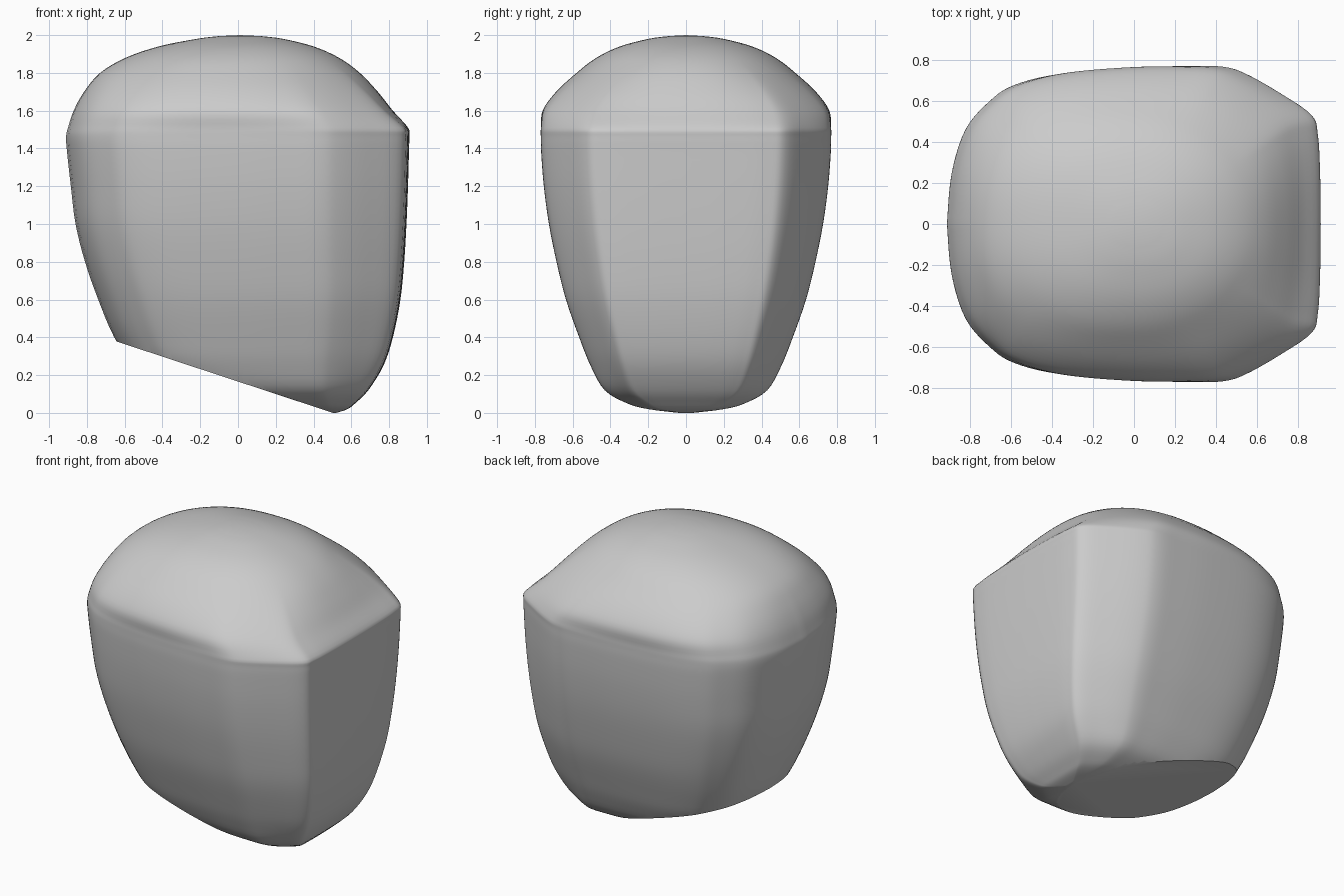
import bpy, bmesh, math

cube = bpy.data.objects.get("Cube")
if cube:
    bpy.data.objects.remove(cube, do_unlink=True)


def smooth_path(points, steps):
    """Catmull-Rom resampling of equally long tuples."""
    out = []
    last = len(points) - 1
    for i in range(last):
        a, b, c, d = (points[max(0, min(last, i + k))] for k in (-1, 0, 1, 2))
        for s in range(steps):
            t = s / steps
            out.append(tuple(
                q + t / 2 * (r - p + t * (2*p - 5*q + 4*r - w + t * (3*(q - r) + w - p)))
                for p, q, r, w in zip(a, b, c, d)))
    return out + [points[-1]]


# Half outline at the widest level, in units of the half length and half width
outline = [(-1, 0), (-.975, .32), (-.9, .6), (-.77, .78), (-.64, .88), (-.4, .95),
           (0, .99), (.3, 1), (.48, .995), (.6, .95), (.78, .83), (.95, .69),
           (.985, .56), (.997, .3), (1, 0)]
half = smooth_path(outline, 5)
ring = half + [(u, -v) for u, v in reversed(half[1:-1])]

# Levels: height, back end, front end, half width
levels = [(0, .4, .52, .04), (.02, .2, .58, .2), (.05, 0, .62, .31), (.12, -.3, .69, .43),
          (.25, -.55, .77, .505), (.4, -.655, .82, .565), (.6, -.74, .86, .635),
          (.8, -.81, .88, .685), (1, -.86, .892, .725), (1.2, -.885, .9, .752),
          (1.38, -.905, .905, .766), (1.46, -.91, .907, .768), (1.51, -.9, .9, .768),
          (1.6, -.87, .82, .762), (1.7, -.815, .74, .69), (1.8, -.73, .645, .58),
          (1.88, -.595, .535, .475), (1.94, -.42, .4, .35), (1.98, -.22, .24, .2),
          (1.995, -.1, .12, .09)]


def section(bm, z, back, front, width):
    """One horizontal ring; the outline rounds off towards the crown."""
    blend = max(0, min(1, (z - 1.5) / .35))
    mid, length = (back + front) / 2, (front - back) / 2
    verts = []
    for u, v in ring:
        angle = math.atan2(v, u)
        c, s = math.cos(angle), math.sin(angle)
        r = (abs(c) ** 2.3 + abs(s) ** 2.3) ** (-1 / 2.3)
        x = u + (r * c - u) * blend
        y = v + (r * s - v) * blend
        verts.append(bm.verts.new((mid + length * x, width * y, z)))
    return verts


bm = bmesh.new()
rings = [section(bm, *level) for level in smooth_path(levels, 4)]
n = len(ring)
for low, high in zip(rings, rings[1:]):
    for i in range(n):
        j = (i + 1) % n
        bm.faces.new((low[i], low[j], high[j], high[i]))

# Close the crown with a fan and the underside with a cap
crown = bm.verts.new((.01, 0, 2))
for i in range(n):
    bm.faces.new((rings[-1][i], rings[-1][(i + 1) % n], crown))
bm.faces.new(rings[0])

# Slanted flat cut across the underside
geom = bm.verts[:] + bm.edges[:] + bm.faces[:]
cut = bmesh.ops.bisect_plane(bm, geom=geom, plane_co=(.5, 0, .001),
                             plane_no=(-.33, 0, -1), clear_outer=True)
edges = [e for e in cut["geom_cut"] if isinstance(e, bmesh.types.BMEdge)]
bmesh.ops.holes_fill(bm, edges=edges, sides=0)
bmesh.ops.recalc_face_normals(bm, faces=bm.faces[:])

mesh = bpy.data.meshes.new("rounded_block")
bm.to_mesh(mesh)
bm.free()
block = bpy.data.objects.new("rounded_block", mesh)
bpy.context.collection.objects.link(block)

# Plain grey
grey = bpy.data.materials.new("plain_grey")
grey.use_nodes = True
colour = (.6, .6, .6, 1)
grey.diffuse_color = colour
grey.node_tree.nodes["Principled BSDF"].inputs["Base Color"].default_value = colour
mesh.materials.append(grey)

bpy.ops.object.select_all(action="DESELECT")
block.select_set(True)
bpy.context.view_layer.objects.active = block
bpy.ops.object.shade_smooth_by_angle(angle=math.radians(35))
